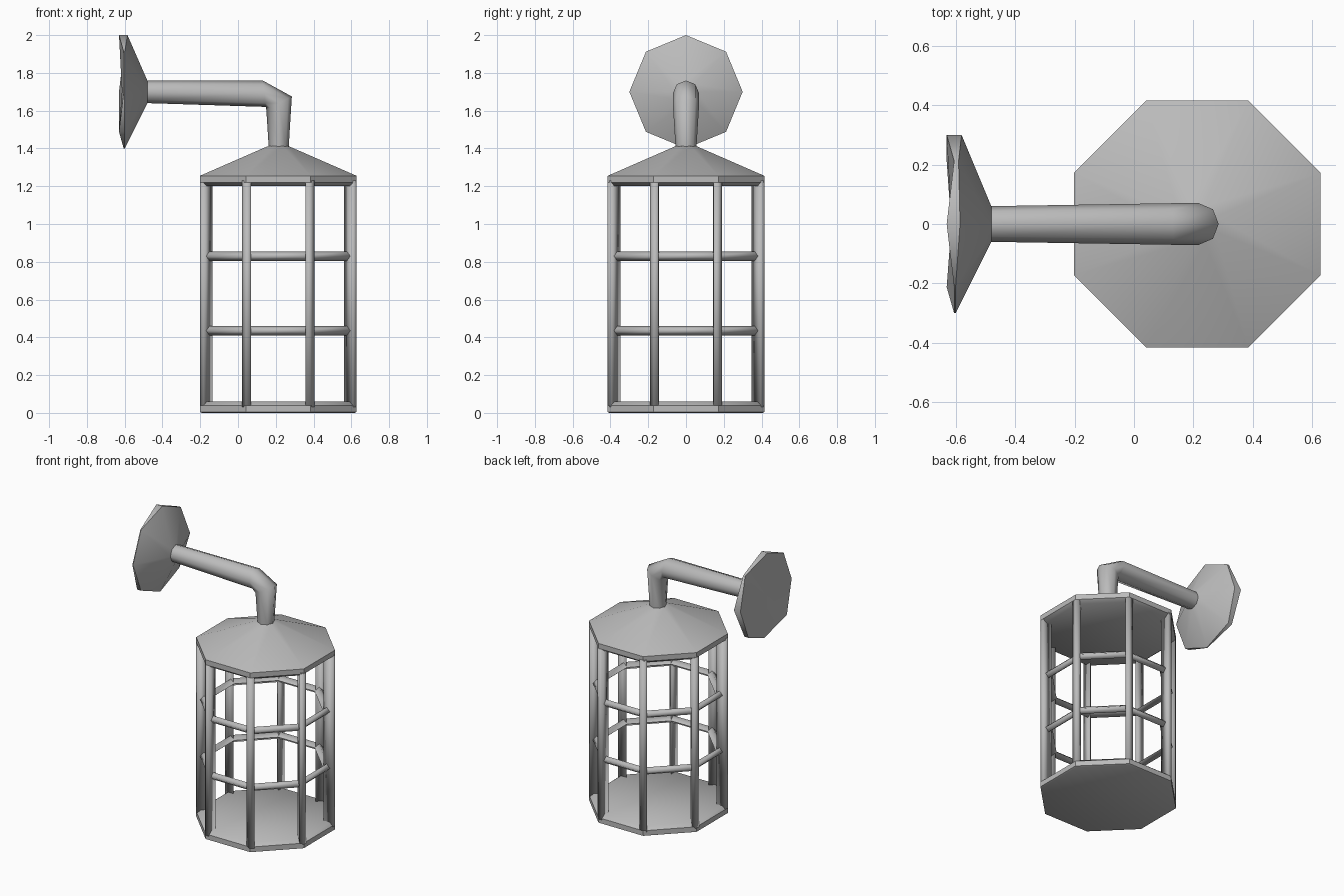
import bpy, bmesh
from math import sin, cos, pi, radians
from mathutils import Vector

cube = bpy.data.objects.get("Cube")
if cube:
    bpy.data.objects.remove(cube)

CX = 0.213           # lantern axis
APO = 0.415          # distance from axis to each flat side
K = 1 / cos(pi / 8)  # apothem to corner radius

metal = bpy.data.materials.new("grey metal")
metal.use_nodes = True
COL = (0.5, 0.5, 0.5, 1)
metal.diffuse_color = COL
metal.node_tree.nodes["Principled BSDF"].inputs["Base Color"].default_value = COL


def octagon(apo, z):
    return [Vector((CX + apo * K * cos(pi / 8 + i * pi / 4),
                    apo * K * sin(pi / 8 + i * pi / 4), z)) for i in range(8)]


def loft(name, rings, caps=True, loop=False, angle=40):
    """Skin a list of closed rings that share one point count."""
    bm = bmesh.new()
    vs = [[bm.verts.new(p) for p in r] for r in rings]
    pairs = list(zip(vs, vs[1:])) + ([(vs[-1], vs[0])] if loop else [])
    n = len(vs[0])
    for a, b in pairs:
        for i in range(n):
            j = (i + 1) % n
            bm.faces.new((a[i], a[j], b[j], b[i]))
    if caps and not loop:
        bm.faces.new(vs[0])
        bm.faces.new(vs[-1])
    bmesh.ops.recalc_face_normals(bm, faces=bm.faces)
    me = bpy.data.meshes.new(name)
    bm.to_mesh(me)
    bm.free()
    me.materials.append(metal)
    ob = bpy.data.objects.new(name, me)
    bpy.context.collection.objects.link(ob)
    bpy.ops.object.select_all(action='DESELECT')
    ob.select_set(True)
    bpy.context.view_layer.objects.active = ob
    bpy.ops.object.shade_smooth_by_angle(angle=radians(angle))
    return ob


# Floor and roof
loft("floor", [octagon(APO - 0.01, 0), octagon(APO, 0.005),
               octagon(APO, 0.04), octagon(APO - 0.025, 0.06)])
loft("roof", [octagon(APO - 0.025, 1.2), octagon(APO, 1.22),
              octagon(APO, 1.255), octagon(0.06, 1.41), octagon(0.01, 1.42)])

# Corner posts with a kite-shaped section
corners = octagon(APO, 0)
inner = octagon(APO - 0.068, 0)
for i, c in enumerate(corners):
    to_next = (corners[(i + 1) % 8] - c).normalized() * 0.027
    to_prev = (corners[i - 1] - c).normalized() * 0.027
    section = [c, c + to_next, inner[i], c + to_prev]
    loft(f"post_{i + 1}", [[p + Vector((0, 0, z)) for p in section]
                           for z in (0.03, 1.23)], angle=100)

# Horizontal rings with a diamond section
for name, z in (("lower_ring", 0.435), ("upper_ring", 0.83)):
    loft(name, [octagon(0.395, z), octagon(0.37, z + 0.025),
                octagon(0.34, z), octagon(0.37, z - 0.025)], loop=True, angle=100)


# Bent arm: each ring spans an outer and an inner point in the xz plane
def arm_ring(outer, inner_pt, half):
    o, n = Vector((outer[0], 0, outer[1])), Vector((inner_pt[0], 0, inner_pt[1]))
    mid, r = (o + n) / 2, (o - n) / 2
    return [mid + r * cos(i * pi / 4) + Vector((0, half * sin(i * pi / 4), 0))
            for i in range(8)]


neck = arm_ring((-0.48, 1.76), (-0.48, 1.64), 0.06)
loft("arm", [neck,
             arm_ring((0.13, 1.76), (0.147, 1.62), 0.07),
             arm_ring((0.285, 1.675), (0.15, 1.605), 0.07),
             arm_ring((0.268, 1.40), (0.163, 1.40), 0.055)], angle=70)


# Slightly warped wall plate, flaring out from the arm
def plate_ring(xs):
    return [Vector((x, 0.3 * sin(i * pi / 4), 1.7 + 0.3 * cos(i * pi / 4)))
            for i, x in enumerate(xs)]


front = [-0.585, -0.59, -0.58, -0.6, -0.6, -0.6, -0.6, -0.6]
back = [-0.63, -0.605, -0.63, -0.63, -0.605, -0.63, -0.605, -0.605]
hub = arm_ring((-0.615, 1.72), (-0.615, 1.68), 0.02)
loft("wall_plate", [neck, plate_ring(front), plate_ring(back), hub], angle=50)
